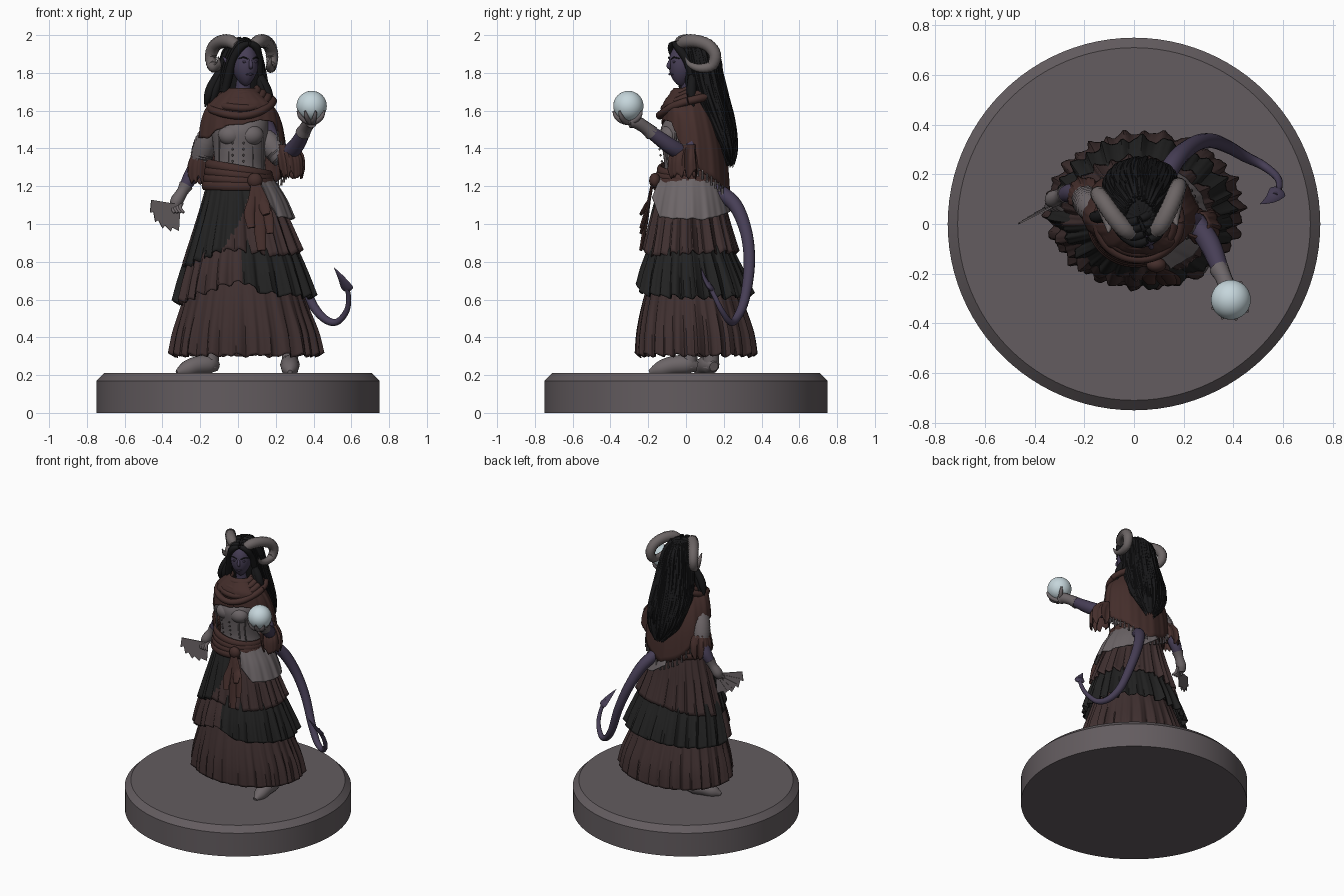
import bpy, bmesh, math, random
from mathutils import Vector, Matrix
random.seed(4)
R = math.radians

def mat(name, r, g, b):
    m = bpy.data.materials.new(name)
    m.diffuse_color = (r, g, b, 1)
    return m

STONE = mat("base_stone", .125, .107, .115)
BROWN = mat("skirt_brown", .050, .029, .029)
SHAWL = mat("shawl_brown", .058, .027, .024)
BLACK = mat("black_cloth", .016, .016, .016)
HAIR = mat("hair_black", .009, .009, .010)
SKIN = mat("purple_skin", .062, .048, .092)
GREY = mat("grey_cloth", .150, .130, .136)
HORN = mat("horn_grey", .150, .130, .130)
PEARL = mat("pale_glass", .56, .67, .71)

def finish(name, bm, mats, angle=50):
    me = bpy.data.meshes.new(name)
    bm.to_mesh(me)
    bm.free()
    for m in (mats if isinstance(mats, list) else [mats]):
        me.materials.append(m)
    me.polygons.foreach_set("use_smooth", [True] * len(me.polygons))
    me.set_sharp_from_angle(angle=R(angle))
    ob = bpy.data.objects.new(name, me)
    bpy.context.collection.objects.link(ob)
    return ob

def spline(keys, t):
    """Catmull-Rom through tuples, t in 0..1"""
    n = len(keys) - 1
    f = min(t * n, n - 1e-6)
    i = int(f); u = f - i
    p = [keys[max(0, min(n, i + k))] for k in (-1, 0, 1, 2)]
    return [.5 * (2*b + (c-a)*u + (2*a-5*b+4*c-d)*u*u + (3*b-a-3*c+d)*u**3) for a, b, c, d in zip(*p)]

def cloth(name, keys, mats, amp=0, folds=20, hem=None, rule=None, a0=-180, a1=180, seg=240, rows=16, thick=.006, power=1):
    """Draped surface through elliptical rings (cx, cy, z, rx, ry), top to bottom"""
    bm = bmesh.new()
    closed = a1 - a0 == 360
    grid = []
    for i in range(seg if closed else seg + 1):
        d = a0 + (a1 - a0) * i / seg
        a = R(d)
        wave = math.sin(folds*a + 1.8*math.sin(3*a)) + .6*math.sin((folds//2 + 3)*a + 1) + .35*math.sin((2*folds + 5)*a)
        col = []
        for j in range(rows + 1):
            t = j / rows
            cx, cy, z, rx, ry = spline(keys, t)
            k = 1 + amp * wave * t**.7
            drop = (hem(d) if hem else 0) + amp * .25 * wave
            col.append(bm.verts.new((cx + rx*k*math.cos(a), cy + ry*k*math.sin(a), z + drop * t**power)))
        grid.append(col)
    for i in range(seg):
        c, n = grid[i], grid[(i + 1) % len(grid)]
        for j in range(rows):
            f = bm.faces.new((c[j], c[j+1], n[j+1], n[j]))
            if rule:
                f.material_index = rule(a0 + (a1 - a0) * (i + .5) / seg, c[j].co.z)
    ob = finish(name, bm, mats)
    if thick:
        s = ob.modifiers.new("thickness", "SOLIDIFY")
        s.thickness = thick
    return ob

def tube(name, pts, radii, m, flat=1, ref=(0, -1, 0), steps=24, seg=12, ridge=0):
    """Tapered sweep along a smooth path; flat squashes it along ref"""
    bm = bmesh.new()
    P = [Vector(spline(pts, i / steps)) for i in range(steps + 1)]
    rad = [spline([(r,) for r in radii], i / steps)[0] for i in range(steps + 1)]
    N = Vector(ref)
    rings = []
    for i, p in enumerate(P):
        T = (P[min(i+1, steps)] - P[max(i-1, 0)]).normalized()
        N = (N - T * N.dot(T)).normalized()
        B = T.cross(N)
        r = max(rad[i], .001) * (1 + (ridge if i % 2 else 0))
        rings.append([bm.verts.new(p + r*(N*flat*math.cos(2*math.pi*k/seg) + B*math.sin(2*math.pi*k/seg))) for k in range(seg)])
    for a, b in zip(rings, rings[1:]):
        for k in range(seg):
            bm.faces.new((a[k], a[(k+1) % seg], b[(k+1) % seg], b[k]))
    bm.faces.new(rings[0]); bm.faces.new(rings[-1])
    bmesh.ops.recalc_face_normals(bm, faces=bm.faces)
    return finish(name, bm, m)

def ball(name, c, s, m, shape=None, u=32, v=20):
    bm = bmesh.new()
    bmesh.ops.create_uvsphere(bm, u_segments=u, v_segments=v, radius=1)
    for w in bm.verts:
        if shape: w.co = shape(w.co)
        w.co = Vector(c) + Vector(w.co[k] * s[k] for k in range(3))
    return finish(name, bm, m)

def keyed(table):
    """Piecewise linear value by angle"""
    def f(d):
        for (a, x), (b, y) in zip(table, table[1:]):
            if a <= d <= b: return x + (y - x) * (d - a) / (b - a)
        return table[-1][1]
    return f

# round base with bevelled top edge
bm = bmesh.new()
for r1, r2, z0, z1 in ((.75, .75, 0, .17), (.75, .71, .17, .21)):
    bmesh.ops.create_cone(bm, cap_ends=True, segments=96, radius1=r1, radius2=r2, depth=z1 - z0,
                          matrix=Matrix.Translation((0, 0, (z0 + z1) / 2)))
finish("base", bm, STONE, 30)

# shoes and ankles
for side, (x, y), (dx, dy) in (("left", (.275, .01), (.0, -1)), ("right", (-.15, .13), (-.85, -.35))):
    P = lambda s, z: (x + dx*s, y + dy*s, z)
    tube(side + "_shoe", [P(-.05, .245), P(0, .255), P(.08, .25), P(.15, .23), P(.205, .215)], [.025, .05, .05, .042, .012], GREY)
    tube(side + "_ankle", [P(0, .24), P(-.01, .32), P(-.01, .45)], [.045, .043, .05], GREY)

# tiered skirt
cloth("skirt_bottom_tier", [(.03, .03, .70, .29, .23), (.035, .04, .55, .335, .275), (.04, .05, .42, .375, .305), (.042, .055, .305, .395, .315)],
      BROWN, .03, 30)
cloth("skirt_middle_tier", [(.02, .02, .95, .23, .20), (.025, .025, .85, .29, .225), (.03, .035, .72, .335, .27), (.035, .045, .61, .365, .30)],
      [BLACK, BROWN], .035, 26, keyed([(-180, -.03), (-150, -.02), (-95, .09), (-70, .02), (0, 0), (90, .01), (180, -.03)]),
      lambda d, z: int(-166 < d < -92))
cloth("skirt_top_tier", [(.0, .02, 1.24, .16, .15), (.01, .02, 1.12, .205, .18), (.015, .02, 1.0, .25, .205), (.02, .025, .83, .31, .245)],
      [BROWN, BLACK], .035, 24, keyed([(-180, -.06), (-150, -.05), (-105, .04), (-60, .0), (0, .02), (90, .02), (180, -.06)]),
      lambda d, z: int(-172 < d < -114 + (z - .85) * 125))

# grey hip cloth on the left hip
cloth("hip_cloth", [(.01, .02, 1.26, .165, .165), (.02, .02, 1.15, .23, .20), (.02, .02, 1.045, .278, .227)], GREY,
      .012, 14, keyed([(-62, .10), (-45, -.01), (20, -.02), (70, .02), (95, .10)]), a0=-62, a1=95, seg=120)

# bodice
cloth("bodice", [(.01, .02, 1.20, .16, .15), (.01, .02, 1.30, .135, .135), (.01, .02, 1.40, .14, .145), (.01, .01, 1.50, .15, .145),
                 (.01, .02, 1.58, .14, .11), (.02, .02, 1.66, .07, .07)], GREY, thick=0, seg=64, rows=24)
for s in (-1, 1):
    ball("bust", (.015 + s * .055, -.085, 1.47), (.065, .055, .055), GREY)
    for k in range(5):
        ball("bodice_stud", (.0 + s * .03, -.122 - .006 * k, 1.30 + .032 * k), (.006, .006, .006), HORN, u=10, v=6)
for x in (-.1, -.05, .08, .13):
    tube("bodice_seam", [(x, -.09, 1.29), (x, -.105, 1.38), (x, -.10, 1.46)], [.005] * 3, GREY, seg=6, steps=8)

# waist sash, knot and hanging ends
for k in range(4):
    pts = [(.005 + (.165 + .006*k) * math.cos(R(15*i)), .02 + (.16 + .007*k) * math.sin(R(15*i)),
            1.29 - .03*k - .03*math.cos(R(15*i)) * (1 - .3*k)) for i in range(25)]
    tube("waist_sash", pts, [.024] * 25, SHAWL, .6, (1, 0, 0), 72, 10)
ball("sash_knot", (.09, -.165, 1.23), (.04, .03, .04), SHAWL)
for x, z, w in ((.06, .98, .028), (.115, .86, .033), (.16, .95, .026), (.14, 1.05, .03)):
    tube("sash_end", [(.09, -.175, 1.23), (x * .6 + .04, -.195, 1.13), (x, -.215, (z + 1.13) / 2), (x + .01, -.24, z)],
         [.018, w * .8, w, w * .7], SHAWL, .35)

# shawl with cowl and tassels
hem = keyed([(-180, -.01), (-140, .0), (-115, .06), (-90, .07), (-65, .09), (-45, .08), (-25, -.05), (0, -.16), (40, -.24), (85, -.33), (120, -.26), (160, -.1), (180, -.01)])
SK = [(.02, .01, 1.72, .075, .075), (.02, .02, 1.67, .14, .115), (.025, .03, 1.615, .195, .15), (.025, .045, 1.54, .222, .17), (.025, .05, 1.46, .232, .18)]
cloth("shawl", SK, SHAWL, .014, 10, hem, power=1.6)
for k in range(4):
    rr = .082 + .028 * k
    pts = [(.02 + rr*math.cos(R(20*i)), .01 + rr*.9*math.sin(R(20*i)), 1.705 - .024*k + (.02 + .012*k)*math.sin(R(20*i + 15)) + .006*math.sin(R(60*i + 50*k))) for i in range(19)]
    tube("shawl_cowl_fold", pts, [.021] * 19, SHAWL, 1, (0, 0, 1), 60, 10)
for d in range(-36, 176, 8):
    x, y, z = .025 + .232*math.cos(R(d)), .05 + .18*math.sin(R(d)), 1.46 + hem(d)
    tube("shawl_tassel", [(x, y, z + .01), (x, y, z - .015), (x, y, z - .04)], [.003, .006, .008], GREY if d % 16 else SHAWL, seg=6, steps=5)

# raised left arm holding the globe
tube("left_upper_arm", [(.13, .04, 1.56), (.18, .04, 1.46), (.245, .01, 1.36)], [.045, .045, .042], SKIN)
tube("left_puff_sleeve", [(.13, .03, 1.48), (.165, .02, 1.43), (.205, .01, 1.38), (.235, 0, 1.34)], [.045, .06, .058, .05], GREY, ridge=.06)
tube("left_forearm", [(.245, .01, 1.36), (.305, -.08, 1.41), (.35, -.19, 1.49), (.375, -.25, 1.53)], [.042, .043, .034, .026], SKIN)
cloth("left_cuff", [(.25, .0, 1.42, .05, .05), (.275, -.015, 1.35, .068, .07), (.285, -.015, 1.26, .062, .075)], SHAWL, .07, 8, seg=72, rows=8)
tube("left_glove", [(.342, -.18, 1.48), (.36, -.215, 1.51), (.38, -.265, 1.54), (.39, -.30, 1.538)], [.040, .034, .035, .03], GREY)
G = Vector((.39, -.305, 1.625))
ball("glass_globe", G, (.08, .08, .08), PEARL, u=40, v=24)
for az in (-155, -115, -75, -35, 60):
    tube("left_finger", [G + .087 * Vector((math.cos(R(az))*math.cos(R(e)), math.sin(R(az))*math.cos(R(e)), math.sin(R(e)))) for e in (-85, -60, -38, -18)],
         [.016, .014, .012, .005], GREY, seg=8, steps=12)

# lowered right arm holding the fan
tube("right_upper_arm", [(-.12, .04, 1.55), (-.165, .08, 1.43), (-.205, .12, 1.32)], [.045, .046, .042], SKIN)
tube("right_puff_sleeve", [(-.14, .04, 1.50), (-.17, .07, 1.43), (-.19, .095, 1.37), (-.20, .11, 1.32)], [.05, .06, .058, .05], GREY, ridge=.06)
cloth("right_cuff", [(-.19, .10, 1.38, .05, .05), (-.20, .115, 1.31, .066, .07), (-.205, .12, 1.23, .06, .07)], SHAWL, .07, 8, seg=72, rows=8)
tube("right_forearm", [(-.205, .12, 1.33), (-.25, .125, 1.25), (-.29, .115, 1.18)], [.042, .04, .028], SKIN)
tube("right_glove", [(-.275, .12, 1.205), (-.295, .113, 1.17), (-.325, .10, 1.12), (-.335, .09, 1.085)], [.038, .03, .034, .022], GREY)
for k in range(4):
    tube("right_finger", [(-.335 + .012*k, .10, 1.11), (-.35 + .014*k, .07, 1.085), (-.335 + .016*k, .055, 1.06)], [.011, .011, .007], GREY, seg=8, steps=8)
U, W, V = Vector((-.9, -.44, 0)), Vector((0, 0, 1)), Vector((-.44, .9, 0))
for k in range(5):
    bm = bmesh.new()
    a = R(182 + 18 * k)
    o = Vector((-.305, .08, 1.10)) + V * .003 * k
    L = -U * math.cos(a) + W * math.sin(a)
    S = U * math.sin(a) + W * math.cos(a)
    n = .18 - .012 * k
    quad = [o - S*.006, o - S*.006 + L*.02, o + L*(n - .01) - S*.034, o + L*n + S*.034, o + S*.006]
    lo, hi = [[bm.verts.new(p + V * h) for p in quad] for h in (-.003, .003)]
    bm.faces.new(lo); bm.faces.new(hi)
    for i in range(5):
        bm.faces.new((lo[i], lo[(i+1) % 5], hi[(i+1) % 5], hi[i]))
    bmesh.ops.recalc_face_normals(bm, faces=bm.faces)
    finish("fan_blade", bm, GREY, 30)

# head parts are built facing forward, then turned
head, horns = [], []
def skull(p):
    t = max(0, -p.z)
    return Vector((p.x * (1 - .38*t*t), p.y * (1 - .15*t) - .12*t, p.z))
head.append(ball("head", (0, -.015, 1.845), (.070, .080, .115), SKIN, skull))
head.append(tube("nose", [(0, -.088, 1.87), (0, -.101, 1.837), (0, -.086, 1.824)], [.007, .011, .007], SKIN, seg=8))
head.append(tube("lips", [(-.02, -.082, 1.792), (0, -.094, 1.793), (.02, -.082, 1.792)], [.002, .006, .002], SKIN, seg=8))
for s in (-1, 1):
    head.append(tube("brow", [(s*.012, -.090, 1.872), (s*.035, -.084, 1.882), (s*.058, -.06, 1.875)], [.003, .004, .002], HAIR, seg=8))
    head.append(ball("eye", (s * .03, -.083, 1.858), (.014, .007, .006), SKIN, u=12, v=8))
    head.append(tube("ear", [(s*.066, .0, 1.84), (s*.085, .02, 1.86), (s*.1, .045, 1.885)], [.018, .014, .003], SKIN, seg=8))
    horns.append(tube("horn", [(s*.045, -.035, 1.945), (s*.075, -.01, 1.966), (s*.115, .05, 1.966), (s*.148, .11, 1.94), (s*.163, .138, 1.89), (s*.158, .12, 1.838),
                               (s*.145, .06, 1.825), (s*.135, .005, 1.845), (s*.14, -.02, 1.885)],
                      [.028, .034, .034, .033, .031, .027, .022, .014, .003], HORN, steps=60, ridge=.07))
    # hair swept back from the centre parting and down beside the face
    for k in range(4):
        head.append(tube("parted_hair", [(s*.004, -.07 + .03*k, 1.955 + .008*k), (s*.045, -.063 + .03*k, 1.935 + .006*k), (s*.074, -.03 + .03*k, 1.87),
                         (s*.085, .0 + .025*k, 1.79), (s*.095, .03 + .02*k, 1.70)], [.014, .022, .021, .023, .02], HAIR, seg=8))
for group, x, turn in ((head, .03, 23), (horns, .033, 6)):
    for ob in group:
        ob.data.transform(Matrix.Translation((x, 0, 0)) @ Matrix.Rotation(R(turn), 4, 'Z'))
tube("neck", [(.02, .02, 1.60), (.025, .02, 1.70), (.03, .01, 1.80)], [.06, .045, .045], SKIN)

# long hair mass with loose strands over it
HK = [(.03, .025, 1.978, .008, .008), (.025, .035, 1.965, .06, .07), (.02, .06, 1.89, .095, .10), (.02, .085, 1.76, .12, .10), (.02, .125, 1.63, .135, .095),
      (.03, .17, 1.51, .13, .08), (.04, .21, 1.41, .105, .052), (.055, .235, 1.31, .035, .02)]
cloth("long_hair", HK, HAIR, .03, 22, thick=0, seg=160, rows=36)
for k in range(36):
    a = R(-20 + 220 * k / 35)
    e = random.uniform(.78, 1)
    pts = []
    for t in (.15, .3, .45, .6, .75, .9, 1):
        cx, cy, z, rx, ry = spline(HK, t * e)
        w = 1 + random.uniform(-.05, .07)
        pts.append((cx + rx*w*math.cos(a), cy + ry*w*math.sin(a), z))
    tube("hair_strand", pts, [.008, .014, .016, .016, .015, .011, .002], HAIR, seg=6, steps=28)
for x, z in ((-.12, 1.6), (-.145, 1.62), (.13, 1.65), (.15, 1.62)):
    tube("shoulder_lock", [(x*.6, .04, 1.82), (x*.95, .03, 1.73), (x*1.1, .03, 1.67), (x*1.2, .04, z)], [.02, .026, .022, .003], HAIR, seg=8)

# tail with barbed tip
tube("tail", [(.11, .16, 1.18), (.17, .26, 1.10), (.24, .32, .95), (.31, .335, .78), (.38, .31, .60), (.45, .27, .505), (.52, .235, .48), (.575, .19, .54),
              (.585, .15, .62), (.565, .115, .69)], [.042, .038, .033, .030, .026, .022, .018, .015, .013, .012], SKIN, steps=60)
tube("tail_barb", [(.59, .14, .645), (.58, .13, .66), (.55, .10, .71), (.508, .08, .77)], [.006, .034, .022, .001], SKIN, .4, (.5, .8, 0), seg=8)
